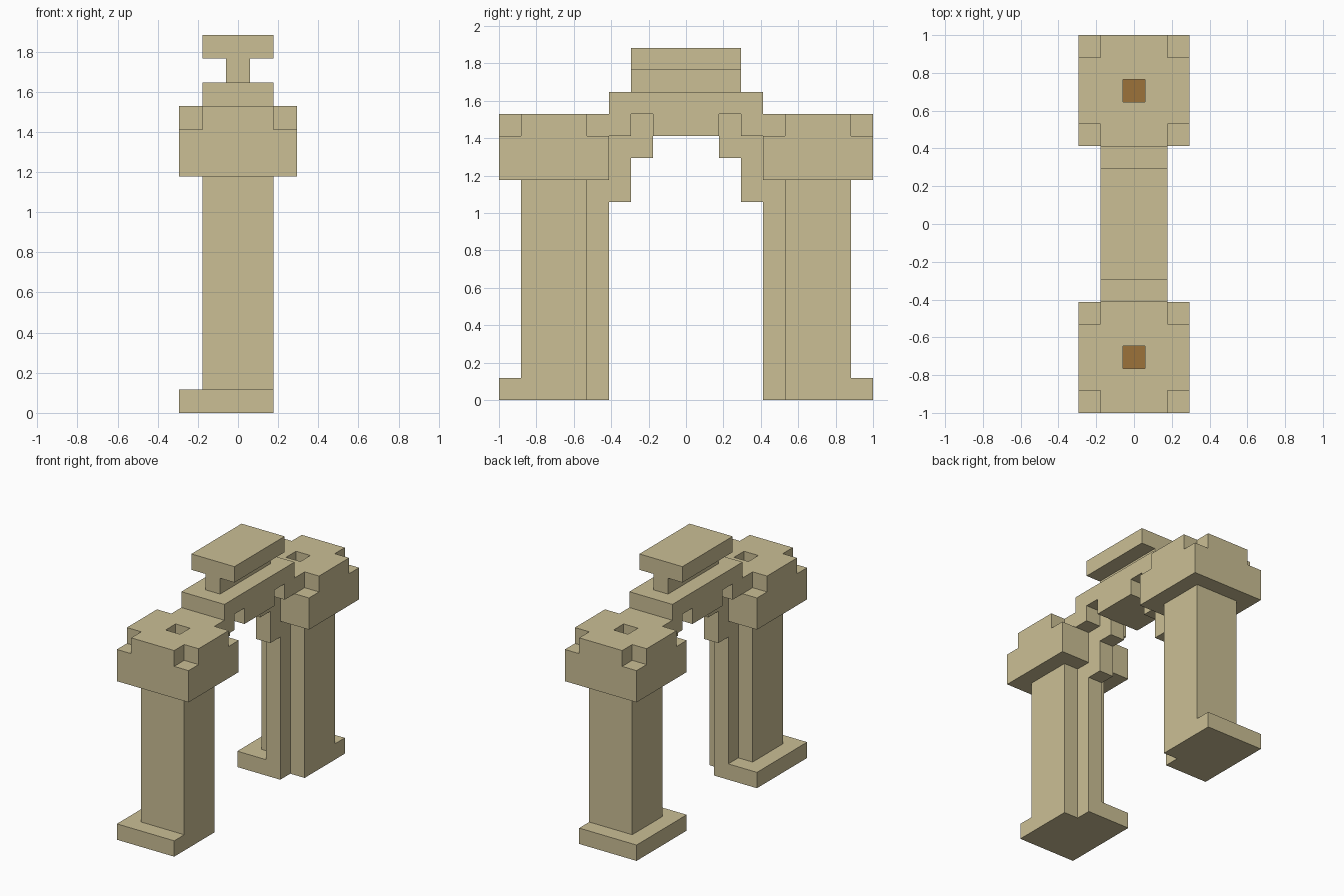
import bpy, bmesh
from mathutils import Vector

old = bpy.data.objects.get("Cube")
if old:
    bpy.data.objects.remove(old, do_unlink=True)

UNIT = 2 / 17          # edge length of one building block
cells = {}             # block position -> part name


def make_material(name, rgb):
    mat = bpy.data.materials.new(name)
    mat.use_nodes = True
    mat.diffuse_color = (*rgb, 1)
    mat.node_tree.nodes["Principled BSDF"].inputs["Base Color"].default_value = (*rgb, 1)
    return mat


sandstone = make_material("sandstone", (0.597, 0.521, 0.301))
brown = make_material("brown", (0.333, 0.168, 0.041))


def fill(part, xs, ys, zs, side=1):
    """Fill an inclusive range of blocks; None as the part carves them away."""
    for x in range(xs[0], xs[1] + 1):
        for y in range(ys[0], ys[1] + 1):
            for z in range(zs[0], zs[1] + 1):
                if part:
                    cells[x, y * side, z] = part
                else:
                    cells.pop((x, y * side, z), None)


# Lintel with the stepped crown above it
fill("lintel", (-1, 1), (-3, 3), (12, 13))
for side in (-1, 1):
    fill(None, (-1, 1), (2, 2), (12, 12), side)
fill("crown_neck", (0, 0), (-2, 2), (14, 14))
fill("crown_slab", (-1, 1), (-2, 2), (15, 15))

# Two mirrored towers
for name, side in (("front", -1), ("back", 1)):
    # Foot slab with its inner corner missing
    fill(name + "_foot", (-2, 1), (4, 8), (0, 0), side)
    fill(None, (1, 1), (4, 4), (0, 0), side)
    # Pillar shaft and the narrow rib on its inner face
    fill(name + "_pillar", (-1, 1), (5, 7), (0, 9), side)
    fill(name + "_rib", (0, 0), (4, 4), (0, 9), side)
    # Stepped bracket below the lintel
    fill(name + "_bracket", (0, 0), (3, 3), (9, 11), side)
    fill(name + "_bracket", (0, 0), (2, 2), (11, 12), side)
    # Capital with notched top corners and a socket in the middle
    fill(name + "_capital", (-2, 2), (4, 8), (10, 12), side)
    for x in (-2, 2):
        for y in (4, 8):
            fill(None, (x, x), (y, y), (12, 12), side)
    fill(None, (0, 0), (6, 6), (12, 12), side)
    fill(name + "_socket_floor", (0, 0), (6, 6), (11, 11), side)


def build(part):
    """Make one object from the exposed block faces of a part."""
    bm = bmesh.new()
    for cell, owner in cells.items():
        if owner != part:
            continue
        centre = Vector(cell) + Vector((0, 0, 0.5))
        for axis in range(3):
            for sign in (-1, 1):
                n = Vector((0, 0, 0))
                n[axis] = sign
                if tuple(int(c + d) for c, d in zip(cell, n)) in cells:
                    continue
                u = Vector((0, 0, 0))
                u[(axis + 1) % 3] = 0.5
                v = n.cross(u)
                mid = centre + n / 2
                corners = (mid - u - v, mid + u - v, mid + u + v, mid - u + v)
                bm.faces.new([bm.verts.new(c * UNIT) for c in corners])
    # Weld blocks and merge flat areas into single faces
    bmesh.ops.remove_doubles(bm, verts=bm.verts, dist=UNIT / 100)
    bmesh.ops.dissolve_limit(bm, angle_limit=0.01, verts=bm.verts, edges=bm.edges)
    mesh = bpy.data.meshes.new(part)
    bm.to_mesh(mesh)
    bm.free()
    mesh.materials.append(brown if part.endswith("socket_floor") else sandstone)
    bpy.context.collection.objects.link(bpy.data.objects.new(part, mesh))


for part in sorted(set(cells.values())):
    build(part)
